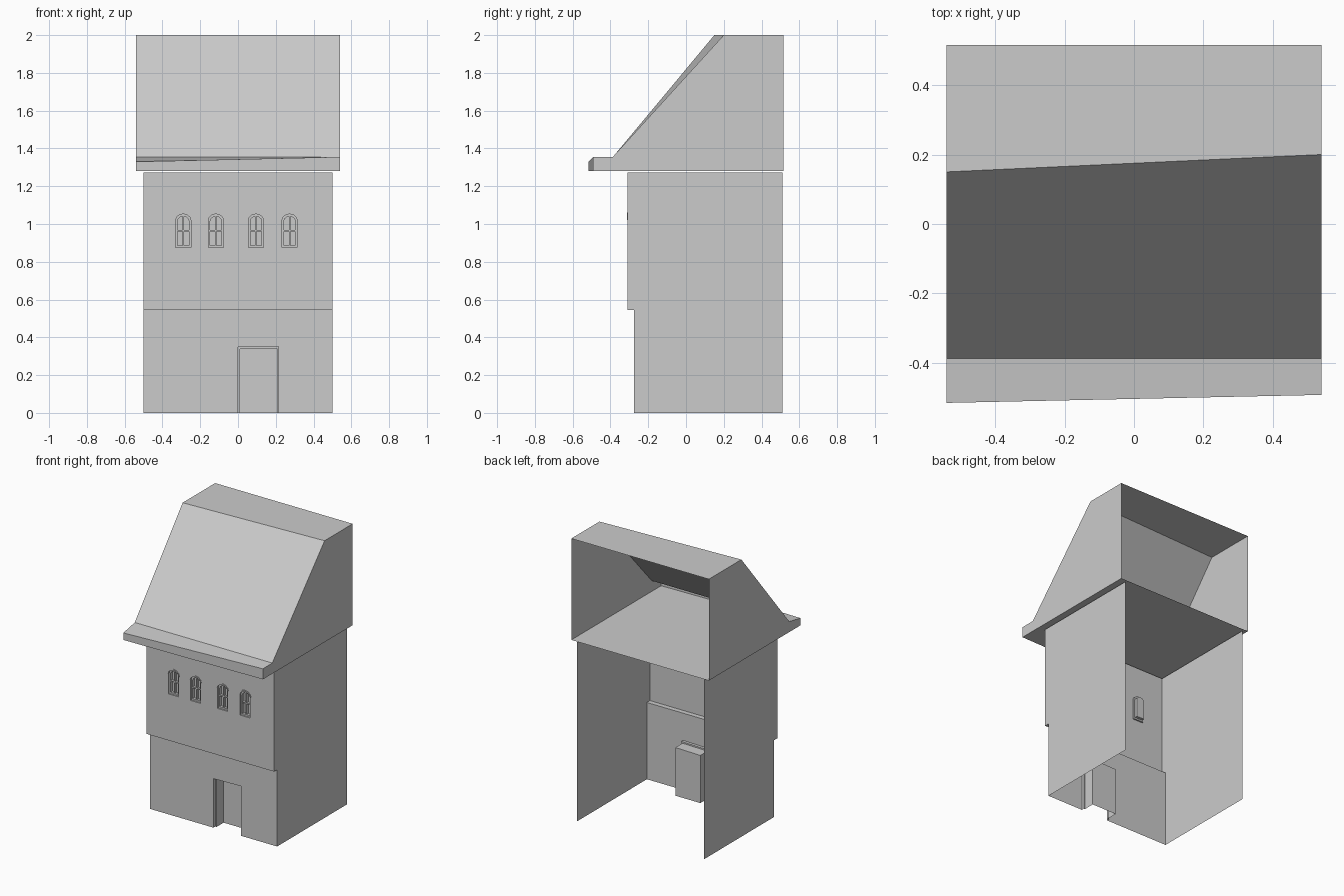
import bpy, bmesh, math

if "Cube" in bpy.data.objects:
    bpy.data.objects.remove(bpy.data.objects["Cube"])


def finish(name, bm, fix=True):
    if fix:
        bmesh.ops.recalc_face_normals(bm, faces=bm.faces[:])
    me = bpy.data.meshes.new(name)
    bm.to_mesh(me)
    bm.free()
    ob = bpy.data.objects.new(name, me)
    bpy.context.collection.objects.link(ob)
    return ob


def sheet(name, faces):
    """Open shell from a few polygons, in the winding given."""
    bm = bmesh.new()
    for f in faces:
        bm.faces.new([bm.verts.new(p) for p in f])
    bmesh.ops.remove_doubles(bm, verts=bm.verts[:], dist=1e-5)
    return finish(name, bm, False)


def wall_with_holes(name, y, outlines):
    """Flat wall in the xz plane; outlines after the first are holes."""
    bm = bmesh.new()
    for pts in outlines:
        vs = [bm.verts.new((x, y, z)) for x, z in pts]
        for a, b in zip(vs, vs[1:] + vs[:1]):
            bm.edges.new((a, b))
    bmesh.ops.triangle_fill(bm, edges=bm.edges[:], use_beauty=True, normal=(0, -1, 0))
    bmesh.ops.dissolve_limit(bm, angle_limit=0.01, verts=bm.verts[:], edges=bm.edges[:])
    for f in bm.faces:
        f.normal_update()
        if f.normal.y > 0:
            f.normal_flip()
    return finish(name, bm, False)


def loft(name, rings, cap=False, closed=True):
    """Bridge matching rings of (x, y, z) points."""
    bm = bmesh.new()
    rows = [[bm.verts.new(p) for p in r] for r in rings]
    n = len(rows[0])
    for a, b in zip(rows, rows[1:]):
        for i in range(n if closed else n - 1):
            j = (i + 1) % n
            bm.faces.new((a[i], a[j], b[j], b[i]))
    if cap:
        bm.faces.new(rows[-1])
    return finish(name, bm, False)


def at_y(pts, y):
    return [(x, y, z) for x, z in pts]


def arch(cx, half, bottom, spring, rise, n=6):
    """Counter-clockwise arched outline in xz."""
    top = [(cx + half * math.cos(math.pi * i / n), spring + rise * math.sin(math.pi * i / n))
           for i in range(n + 1)]
    return [(cx - half, bottom), (cx + half, bottom)] + top


def box(name, x0, x1, y0, y1, z0, z1):
    bm = bmesh.new()
    bmesh.ops.create_cube(bm, size=1)
    for v in bm.verts:
        v.co = ((x0 + x1) / 2 + v.co.x * (x1 - x0), (y0 + y1) / 2 + v.co.y * (y1 - y0),
                (z0 + z1) / 2 + v.co.z * (z1 - z0))
    return finish(name, bm)


LOW, UP, BACK, STEP, TOP = -0.275, -0.31, 0.51, 0.545, 1.272
windows = [-0.29, -0.117, 0.095, 0.273]

# Side walls, open at the back
left = [(-0.5, BACK, 0), (-0.5, LOW, 0), (-0.5, LOW, STEP), (-0.5, UP, STEP),
        (-0.5, UP, TOP), (-0.5, BACK, TOP)]
right = [(-x, y, z) for x, y, z in left]
sheet("side_walls", [left[::-1], right])

# Lower front wall with the doorway notch, and the overhang above it
wall_with_holes("lower_front_wall", LOW, [[(-0.5, 0), (0, 0), (0, 0.348), (0.215, 0.352),
                                           (0.215, 0), (0.5, 0), (0.5, STEP), (-0.5, STEP)]])
sheet("overhang", [[(-0.5, LOW, STEP), (0.5, LOW, STEP), (0.5, UP, STEP), (-0.5, UP, STEP)]])

# Door recess with a narrow stepped frame
outer = [(0, 0), (0, 0.348), (0.215, 0.352), (0.215, 0)]
inner = [(0.01, 0), (0.01, 0.338), (0.206, 0.342), (0.206, 0)]
loft("door_recess", [at_y(outer, LOW), at_y(outer, LOW + 0.02), at_y(inner, LOW + 0.02),
                     at_y(inner, LOW + 0.1)], cap=True, closed=False)

# Upper front wall with four arched openings
holes = [arch(c, 0.04, 0.875, 1.02, 0.033) for c in windows]
wall_with_holes("upper_front_wall", UP, [[(-0.5, STEP), (0.5, STEP), (0.5, TOP), (-0.5, TOP)]] + holes)

# Windows: stepped jamb with pane, mullion, crossbar and raised hood
for k, (c, hole) in enumerate(zip(windows, holes), 1):
    small = arch(c, 0.03, 0.886, 1.015, 0.025)
    loft(f"window_recess_{k}", [at_y(h, y)[::-1] for h, y in
                                ((hole, UP), (hole, UP + 0.01), (small, UP + 0.01), (small, UP + 0.03))],
         cap=True)
    box(f"mullion_{k}", c - 0.004, c + 0.004, UP + 0.012, UP + 0.03, 0.886, 1.039)
    box(f"crossbar_{k}", c - 0.03, c + 0.03, UP + 0.012, UP + 0.03, 0.961, 0.969)
    big = arch(c, 0.048, 0, 1.02, 0.042)[2:]
    low = arch(c, 0.04, 0, 1.02, 0.033)[2:]
    loft(f"hood_{k}", [at_y(low, UP), at_y(low, UP - 0.003), at_y(big, UP - 0.003), at_y(big, UP)],
         closed=False)

# Roof: eave, slope and flat top lofted between slightly different ends, open at the back
roof_l = [(-0.54, y, z) for y, z in
          [(0.515, 1.28), (-0.515, 1.28), (-0.515, 1.33), (-0.387, 1.355), (0.15, 2), (0.515, 2)]]
roof_r = [(0.54, y, z) for y, z in
          [(0.515, 1.28), (-0.492, 1.28), (-0.492, 1.355), (-0.387, 1.356), (0.2, 2), (0.515, 2)]]
strips = [[roof_l[i], roof_r[i], roof_r[i + 1], roof_l[i + 1]] for i in range(5)]
strips[0].reverse()
strips = [strips[0][::-1]] + strips[1:]
sheet("roof", strips + [roof_l, roof_r[::-1]])
bm = bmesh.new()
me = bpy.data.objects["roof"].data
bm.from_mesh(me)
bmesh.ops.recalc_face_normals(bm, faces=bm.faces[:])
bm.to_mesh(me)
bm.free()
